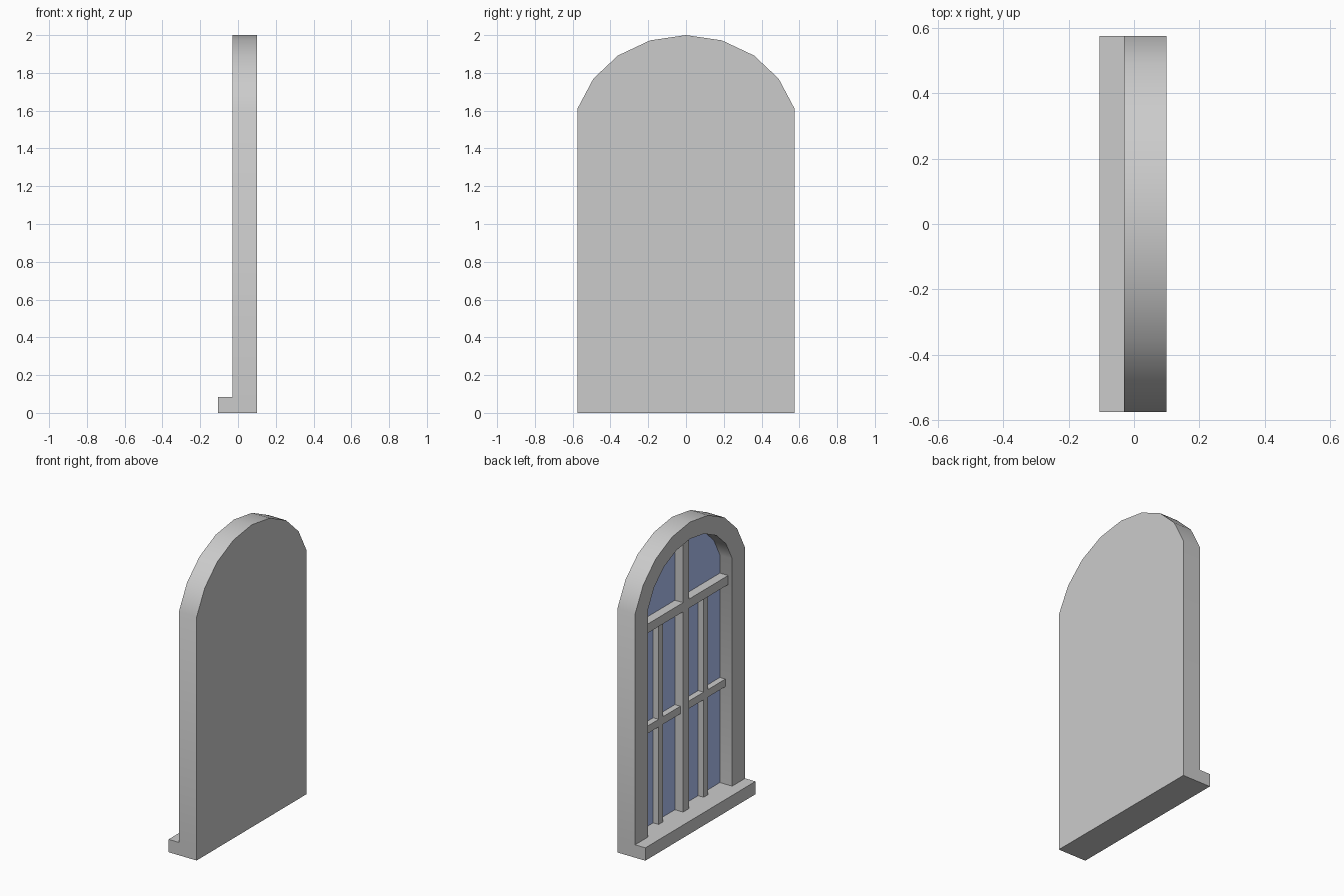
import bpy, bmesh, math

if "Cube" in bpy.data.objects:
    bpy.data.objects.remove(bpy.data.objects["Cube"])

FRONT, GLASS, BACK = -0.03, 0.06, 0.10   # depth planes along x
SILL = 0.085


def make(name, bm):
    bmesh.ops.recalc_face_normals(bm, faces=bm.faces)
    me = bpy.data.meshes.new(name)
    bm.to_mesh(me)
    bm.free()
    ob = bpy.data.objects.new(name, me)
    bpy.context.collection.objects.link(ob)
    return ob


def box(name, x, y, z):
    bm = bmesh.new()
    bmesh.ops.create_cube(bm, size=1)
    for v in bm.verts:
        for i, (a, b) in enumerate((x, y, z)):
            v.co[i] = a if v.co[i] < 0 else b
    return make(name, bm)


def outline(half):
    # half arch mirrored about the centre line, springing from the sill
    side = [(0.575, SILL)] + half
    return side + [(-y, z) for y, z in reversed(side[:-1])]


# arched outline and the smaller opening inside it
arch = [(0.575, 1.61), (0.49, 1.77), (0.36, 1.892), (0.19, 1.972), (0, 2.0)]
outer = outline(arch)
k = 0.44 / 0.575
inner = [(y * k, z if z < 1 else 1.59 + (z - 1.61) * k) for y, z in outer]

# frame: front ring, jambs, outer wall and solid back
bm = bmesh.new()
rows = [[bm.verts.new((x, y, z)) for y, z in pts]
        for x, pts in ((GLASS, inner), (FRONT, inner), (FRONT, outer), (BACK, outer))]
for a, b in zip(rows, rows[1:]):
    for i in range(len(a) - 1):
        bm.faces.new((a[i], a[i + 1], b[i + 1], b[i]))
bm.faces.new(rows[-1])
frame = make("arched_frame", bm)
bpy.context.view_layer.objects.active = frame
frame.select_set(True)
bpy.ops.object.shade_smooth_by_angle(angle=math.radians(35))

# glass pane
bm = bmesh.new()
bm.faces.new([bm.verts.new((GLASS, y, z)) for y, z in reversed(inner)])
glass = make("glass_pane", bm)
if glass.data.polygons[0].normal.x > 0:
    glass.data.flip_normals()
mat = bpy.data.materials.new("blue_glass")
mat.diffuse_color = (0.45, 0.56, 0.95, 1)
mat.use_nodes = True
mat.node_tree.nodes["Principled BSDF"].inputs["Base Color"].default_value = mat.diffuse_color
glass.data.materials.append(mat)

# sill
box("sill", (-0.105, BACK), (-0.575, 0.575), (0, SILL))

# main mullion and transom
box("centre_mullion", (0, GLASS), (-0.03, 0.03), (SILL, 1.885))
box("transom", (0, GLASS), (-0.44, 0.44), (1.41, 1.47))

# thin glazing bars in both lower lights
for s, side in ((1, "left"), (-1, "right")):
    y = 0.235 * s
    box(f"upright_bar_{side}", (0.02, GLASS), (y - 0.022, y + 0.022), (SILL, 1.41))
    box(f"cross_bar_{side}", (0.02, GLASS), tuple(sorted((0.03 * s, 0.44 * s))), (0.73, 0.78))
